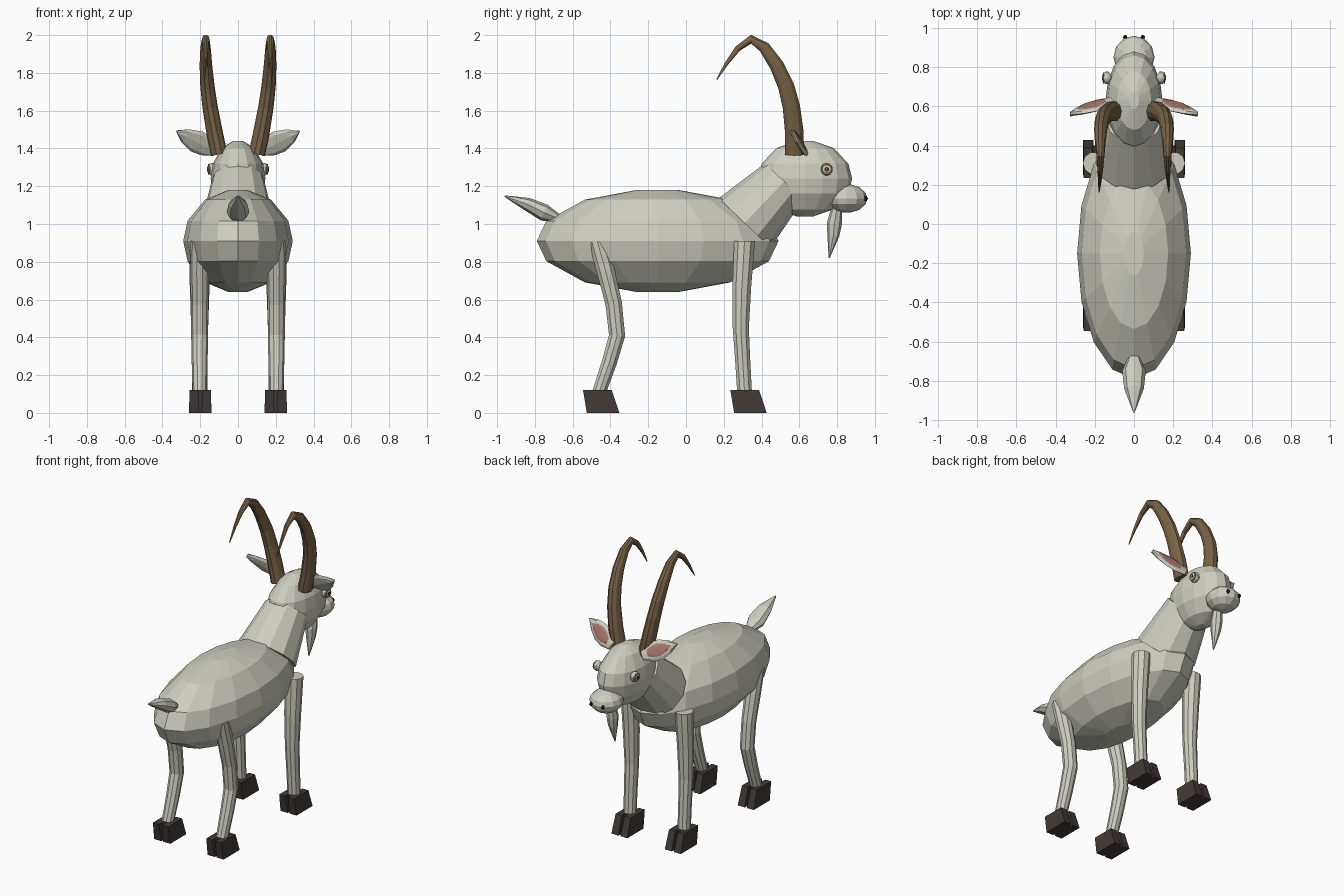
import bpy, bmesh, math
from mathutils import Vector

if "Cube" in bpy.data.objects:
    bpy.data.objects.remove(bpy.data.objects["Cube"])


def material(name, rgb):
    m = bpy.data.materials.new(name)
    m.diffuse_color = (*rgb, 1)
    m.use_nodes = True
    m.node_tree.nodes["Principled BSDF"].inputs["Base Color"].default_value = m.diffuse_color
    return m


COAT = material("pale_coat", (0.62, 0.62, 0.53))
HORN = material("horn_brown", (0.19, 0.125, 0.062))
HOOF = material("hoof_dark", (0.055, 0.043, 0.038))
PINK = material("inner_ear_pink", (0.42, 0.19, 0.16))
IRIS = material("iris_amber", (0.30, 0.18, 0.06))
BLACK = material("black", (0.012, 0.012, 0.012))


def finish(name, bm, mat):
    bmesh.ops.recalc_face_normals(bm, faces=bm.faces)
    me = bpy.data.meshes.new(name)
    bm.to_mesh(me)
    bm.free()
    me.materials.append(mat)
    ob = bpy.data.objects.new(name, me)
    bpy.context.collection.objects.link(ob)
    return ob


def skin(name, rings, mat):
    """Bridge equal-sized rings of points and cap both ends."""
    bm = bmesh.new()
    vs = [[bm.verts.new(p) for p in r] for r in rings]
    n = len(vs[0])
    for a, b in zip(vs, vs[1:]):
        for i in range(n):
            j = (i + 1) % n
            bm.faces.new((a[i], a[j], b[j], b[i]))
    bm.faces.new(vs[0])
    bm.faces.new(vs[-1])
    return finish(name, bm, mat)


def blob(name, c, r, mat, seg=16, lats=(-80, -53, -23, 0, 23, 53, 80)):
    """Faceted ellipsoid with level rings and small flat caps."""
    rings = []
    for lat in lats:
        k = math.cos(math.radians(lat))
        z = c[2] + r[2] * math.sin(math.radians(lat)) / math.sin(math.radians(lats[-1]))
        rings.append([(c[0] + r[0] * k * math.cos(2 * math.pi * i / seg),
                       c[1] + r[1] * k * math.sin(2 * math.pi * i / seg), z)
                      for i in range(seg)])
    return skin(name, rings, mat)


def tube(name, path, mat, sides=8, hint=(1, 0, 0), flat=False):
    """Tube through (x, y, z, radius along hint, radius across)."""
    pts = [Vector(p[:3]) for p in path]
    rings = []
    for i, p in enumerate(path):
        t = (pts[min(i + 1, len(pts) - 1)] - pts[max(i - 1, 0)]).normalized()
        if flat:
            t = Vector((0, 0, 1))
        a = Vector(hint)
        a = (a - t * a.dot(t)).normalized()
        b = t.cross(a)
        rings.append([pts[i] + a * p[3] * math.cos(2 * math.pi * k / sides)
                      + b * p[4] * math.sin(2 * math.pi * k / sides) for k in range(sides)])
    return skin(name, rings, mat)


def wedge(name, x0, x1, y, lean, length, mat):
    """Hoof block: sloped front and back, a little longer at the ground."""
    rings = [[(x0, y + lean, 0), (x1, y + lean, 0),
              (x1, y + lean + length + 0.02, 0), (x0, y + lean + length + 0.02, 0)],
             [(x0 + 0.004, y, 0.12), (x1 - 0.004, y, 0.12),
              (x1 - 0.004, y + length, 0.12), (x0 + 0.004, y + length, 0.12)]]
    return skin(name, rings, mat)


# Trunk, neck, head
blob("body", (0, -0.15, 0.91), (0.29, 0.64, 0.27), COAT)
tube("neck", [(0, 0.31, 1.005, 0.195, 0.19), (0, 0.52, 1.225, 0.14, 0.14)], COAT, 12)
blob("head", (0, 0.63, 1.24), (0.145, 0.25, 0.20), COAT)
blob("muzzle", (0, 0.85, 1.135), (0.105, 0.11, 0.075), COAT, 12)

# Tail and beard
tube("tail", [(0, -0.68, 1.03, 0.03, 0.025), (0, -0.75, 1.06, 0.06, 0.045),
              (0, -0.84, 1.105, 0.05, 0.035), (0, -0.96, 1.148, 0.004, 0.004)], COAT)
tube("beard", [(0, 0.80, 1.09, 0.03, 0.028), (0, 0.785, 1.00, 0.036, 0.04),
               (0, 0.78, 0.94, 0.03, 0.032), (0, 0.758, 0.82, 0.003, 0.003)], COAT)

HORN_PATH = [  # x, y, z, radius
    (0.100, 0.575, 1.37, 0.050), (0.125, 0.573, 1.49, 0.049),
    (0.148, 0.558, 1.62, 0.046), (0.162, 0.530, 1.73, 0.043),
    (0.170, 0.480, 1.84, 0.038), (0.172, 0.415, 1.935, 0.031),
    (0.171, 0.345, 1.978, 0.023), (0.172, 0.275, 1.93, 0.016),
    (0.175, 0.215, 1.85, 0.010), (0.178, 0.163, 1.765, 0.003)]
FRONT_LEG = [(0.31, 0.91, 0.058), (0.295, 0.66, 0.052), (0.29, 0.45, 0.045),
             (0.30, 0.28, 0.042), (0.31, 0.11, 0.041)]
HIND_LEG = [(-0.47, 0.91, 0.048), (-0.425, 0.75, 0.050), (-0.383, 0.58, 0.046),
            (-0.365, 0.41, 0.045), (-0.405, 0.27, 0.042), (-0.46, 0.11, 0.038)]
EAR = [(0, 0.03), (0.25, 0.058), (0.5, 0.064), (0.78, 0.042), (1, 0.003)]

for s, side in ((1, "right"), (-1, "left")):
    # Swept horns
    tube("horn_" + side, [(s * x, y, z, r * 0.88, r * 1.05) for x, y, z, r in HORN_PATH], HORN, 10)

    # Leaf-shaped ears with a pink plate on the forward face
    root, tip = Vector((s * 0.115, 0.63, 1.385)), Vector((s * 0.325, 0.56, 1.49))
    axis = (tip - root).normalized()
    up = Vector((-s * 0.4, -0.35, 0.9))
    up = (up - axis * up.dot(axis)).normalized()
    normal = axis.cross(up)
    if normal.y < 0:
        normal = -normal
    tube("ear_" + side, [(*root.lerp(tip, u), w, 0.014) for u, w in EAR], COAT, 8, up)
    plate = [(*(root.lerp(tip, 0.16 + 0.66 * u) + normal * 0.012), w * 0.62 + 0.001, 0.0045)
             for u, w in EAR]
    tube("inner_ear_" + side, plate, PINK, 8, up)

    # Eyes: pale ball, amber iris, dark pupil
    blob("eye_" + side, (s * 0.138, 0.745, 1.29), (0.026, 0.033, 0.033), COAT, 10)
    for nm, x, r, m in (("iris_", 0.158, 0.028, IRIS), ("pupil_", 0.163, 0.012, BLACK)):
        tube(nm + side, [(s * (x - 0.006), 0.745, 1.29, r, r), (s * x, 0.745, 1.29, r, r)],
             m, 10, (0, 1, 0))

    # Nostrils
    blob("nostril_" + side, (s * 0.045, 0.952, 1.135), (0.011, 0.012, 0.012), BLACK, 8, (-60, 0, 60))

    # Legs and cloven hooves
    for nm, leg, y in (("front", FRONT_LEG, 0.235), ("hind", HIND_LEG, -0.545)):
        tube(f"{nm}_leg_{side}", [(s * 0.203, ly, z, r, r) for ly, z, r in leg],
             COAT, 10, flat=(nm == "front"))
        wedge(f"{nm}_hoof_inner_{side}", s * 0.2 - 0.06, s * 0.2 - 0.007, y, 0.02, 0.152, HOOF)
        wedge(f"{nm}_hoof_outer_{side}", s * 0.2 + 0.007, s * 0.2 + 0.06, y, 0.02, 0.152, HOOF)
        wedge(f"{nm}_hoof_core_{side}", s * 0.2 - 0.012, s * 0.2 + 0.012, y + 0.025, 0.02, 0.10, HOOF)
